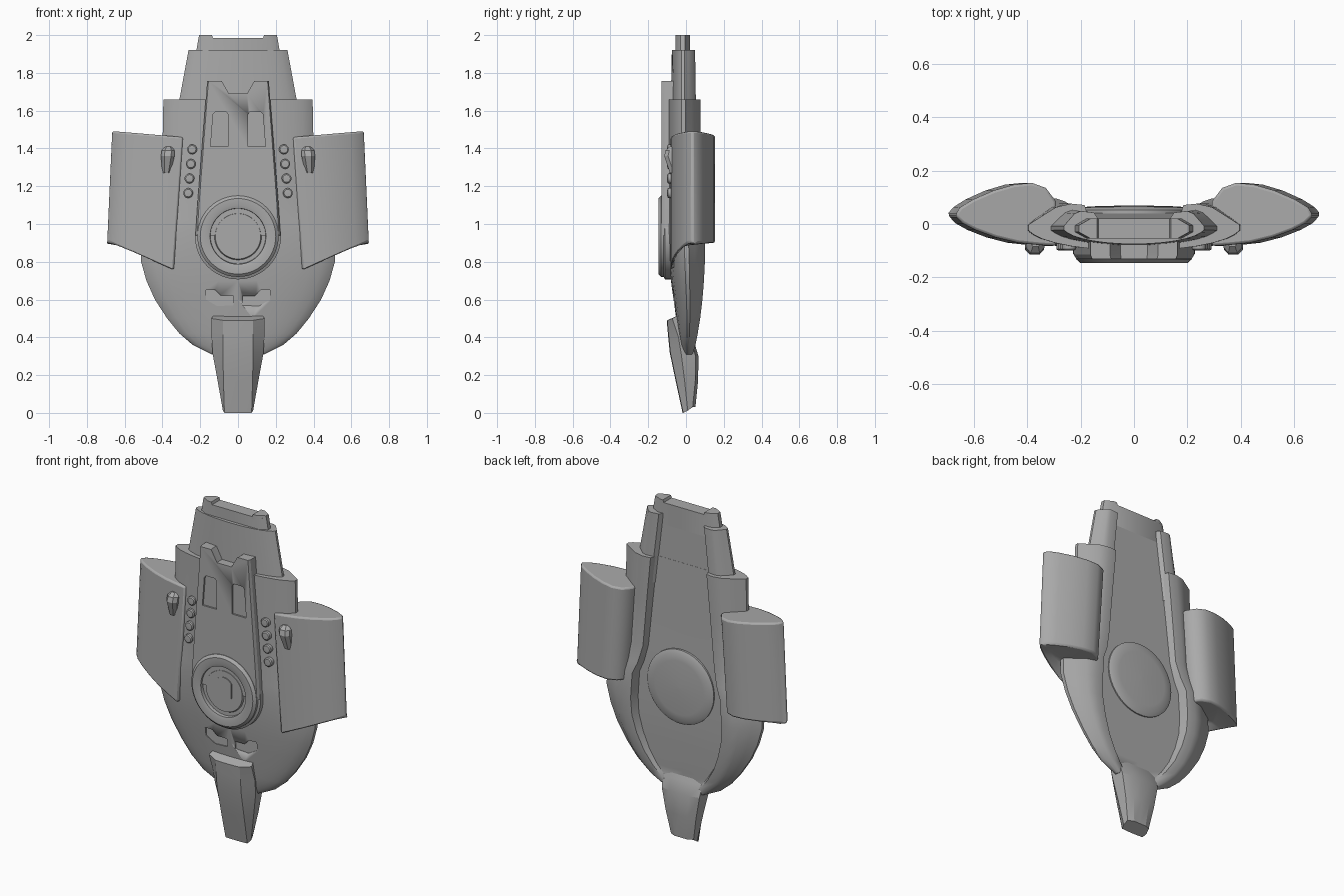
import bpy, bmesh, math

cube = bpy.data.objects.get("Cube")
if cube:
    bpy.data.objects.remove(cube)

grey = bpy.data.materials.new("hull grey")
grey.use_nodes = True
grey.diffuse_color = (0.4, 0.4, 0.4, 1)
grey.node_tree.nodes["Principled BSDF"].inputs["Base Color"].default_value = (0.4, 0.4, 0.4, 1)


def build(name, verts, faces, bevel=0, angle=35):
    bm = bmesh.new()
    vs = [bm.verts.new(v) for v in verts]
    for f in faces:
        bm.faces.new([vs[i] for i in f])
    bmesh.ops.remove_doubles(bm, verts=bm.verts, dist=0.0001)
    bmesh.ops.recalc_face_normals(bm, faces=bm.faces)
    me = bpy.data.meshes.new(name)
    bm.to_mesh(me)
    bm.free()
    me.materials.append(grey)
    ob = bpy.data.objects.new(name, me)
    bpy.context.scene.collection.objects.link(ob)
    bpy.ops.object.select_all(action='DESELECT')
    ob.select_set(True)
    bpy.context.view_layer.objects.active = ob
    bpy.ops.object.shade_smooth_by_angle(angle=math.radians(angle))
    if bevel:
        mod = ob.modifiers.new("edge bevel", 'BEVEL')
        mod.width, mod.segments, mod.limit_method = bevel, 2, 'ANGLE'
        mod.angle_limit = math.radians(40)
    return ob


def ring_faces(n, rows):
    return [(r * n + i, r * n + (i + 1) % n, (r + 1) * n + (i + 1) % n, (r + 1) * n + i)
            for r in range(rows - 1) for i in range(n)]


def loft(name, rings, **kw):
    n, rows = len(rings[0]), len(rings)
    caps = [tuple(range(n)), tuple(range((rows - 1) * n, rows * n))]
    return build(name, [p for r in rings for p in r], ring_faces(n, rows) + caps, **kw)


def plate(name, outline, front, back, **kw):
    """Extrude an x-z outline through y."""
    return loft(name, [[(x, y, z) for x, z in outline] for y in (front, back)], **kw)


def lathe(name, profile, x, z, steps=48, **kw):
    """Turn a radius-y profile about an axis along y."""
    rings = [[(x + r * math.cos(2 * math.pi * i / steps), y, z + r * math.sin(2 * math.pi * i / steps))
              for i in range(steps)] for r, y in profile]
    return loft(name, rings, **kw)


def mirrored(half, z):
    """Closed section from a half section running front centre to back centre."""
    return [(x, y, z) for x, y in half] + [(-x, y, z) for x, y in half[-2:0:-1]]


def flip(points, s):
    return [(s * p[0], *p[1:]) for p in points]


def cut(target, cutter):
    cutter.hide_render = True
    cutter.hide_viewport = True
    mod = target.modifiers.new("recess", 'BOOLEAN')
    mod.operation, mod.object, mod.solver = 'DIFFERENCE', cutter, 'EXACT'


# Hull: lens section with a sunken channel along the back
def hull_section(z, w, front, back, c, floor):
    mid = (front + back) / 2
    fore = [(w * math.sin(a), mid + (front - mid) * math.cos(a))
            for a in (math.radians(d) for d in (0, 12, 24, 36, 48, 60, 72))]
    edge = [(w, mid + front * .12), (w, mid + back * .12)]
    lip = min(c + .05, w * .85)
    aft = [(w - (w - lip) * t, mid + (back - mid) * math.sin(t * math.pi / 2)) for t in (.3, .65, 1)]
    return mirrored(fore + edge + aft + [(c, back - .005), (c - .015, floor), (0, floor)], z)


hull = loft("hull", [hull_section(*r) for r in (
    (.31, .14, -.015, .035, .08, .03), (.36, .24, -.03, .05, .13, .03),
    (.42, .31, -.04, .062, .18, .035), (.5, .375, -.052, .075, .23, .038),
    (.6, .44, -.066, .087, .27, .042), (.7, .485, -.08, .095, .295, .045),
    (.8, .513, -.09, .1, .3, .045), (.95, .51, -.1, .1, .29, .045),
    (1.02, .47, -.1, .09, .26, .044), (1.12, .41, -.1, .076, .235, .04),
    (1.4, .4, -.1, .076, .21, .032), (1.66, .395, -.1, .076, .185, .025))])
loft("upper_neck", [hull_section(*r) for r in (
    (1.5, .34, -.082, .055, .195, .026), (1.66, .31, -.08, .052, .18, .024),
    (1.92, .262, -.075, .048, .15, .02))])


# Neck tip with two raised end blocks
def tip_section(z, w):
    return mirrored([(0, -.055), (w - .045, -.055), (w, -.03), (w, -.005), (w - .045, .021), (0, .021)], z)


loft("neck_tip", [tip_section(1.85, .232), tip_section(1.985, .209)])
for s, side in ((1, "left"), (-1, "right")):
    loft(side + "_tip_block", [flip([(i, -.055, z), (w - .045, -.055, z), (w, -.03, z),
                                     (w, -.005, z), (w - .045, .021, z), (i, .021, z)], s)
                               for z, w, i in ((1.97, .211, .128), (2, .206, .138))])

# Notched tower on the front with two recessed windows
half = [(.05, 1.69), (.09, 1.758), (.163, 1.758), (.215, 1.1), (.225, .94)]
tower_outline = half + [(-x, z) for x, z in reversed(half)]
tower = loft("front_tower", [[(x * k, y, z) for x, z in tower_outline]
                             for y, k in ((-.13, .96), (-.115, 1), (-.06, 1))], angle=20)
window = [(.052, 1.41), (.145, 1.41), (.132, 1.58), (.122, 1.592), (.062, 1.592), (.052, 1.58)]
vent = [(.025, .62), (.09, .62), (.12, .65), (.17, .65), (.17, .6), (.11, .565), (.025, .57)]
for s, side in ((1, "left"), (-1, "right")):
    cut(tower, plate(side + "_window_cutter", flip(window, s), -.2, -.12))
    cut(hull, plate(side + "_vent_cutter", flip(vent, s), -.2, -.055))

# Round hub on the front and low dome on the back
lathe("front_hub", [(.228, -.05), (.228, -.112), (.215, -.118), (.215, -.133), (.2, -.146), (.165, -.146),
                    (.148, -.141), (.146, -.122), (.125, -.122), (.12, -.132), (.01, -.132)], 0, .935)
lathe("back_dome", [(.22, .03), (.22, .052), (.2, .062), (.16, .066), (.01, .07)], 0, .93)
boss = [(.052 * math.copysign(min(1, abs(math.cos(a)) * 1.25), math.cos(a)), .95 + .07 * math.sin(a))
        for a in (2 * math.pi * (i + .5) / 24 for i in range(24))]
plate("hub_boss", boss, -.138, -.12)


# Side pods: rounded wing section with a front flap reaching down and inward
FRONT = [(0, -.082), (.15, -.079), (.38, -.07), (.6, -.05), (.8, -.022), (.92, .002), (1, .032)]
BACK = [(0, .085), (.1, .135), (.24, .154), (.42, .147), (.62, .125), (.82, .092), (.95, .062)]


def pod_point(u, y, z):
    t = (z - .75) / .73
    inner, outer = .34 - .05 * t, .703 - .033 * t
    return (inner + (outer - inner) * u, y, z)


for s, side in ((1, "left"), (-1, "right")):
    outline = FRONT + BACK[::-1]
    nf, n = len(FRONT), len(FRONT) + len(BACK)
    low = [pod_point(u, y, .75 + .16 * u if i < nf else .9) for i, (u, y) in enumerate(outline)]
    top = [pod_point(u, y, 1.46 + .032 * u) for u, y in outline]
    # Middle row makes the hollow behind the flap
    middle = [pod_point(f[0], min(f[1] + .05, (f[1] + b[1]) / 2), .89) for f, b in zip(FRONT, BACK)]
    faces = ring_faces(n, 2) + [tuple(range(n, 2 * n))]
    for i in range(nf - 1):
        m = 2 * n + i
        faces += [(i, i + 1, m + 1, m), (m, m + 1, n - 2 - i, n - 1 - i)]
    faces += [(0, 2 * n, n - 1), (nf - 1, nf, 2 * n + nf - 1)]
    build(side + "_pod", flip(low + top + middle, s), faces, bevel=.012, angle=40)

    # Small faceted blister on each pod
    rings = []
    for z, w, y in ((1.27, .022, -.085), (1.36, .036, -.115), (1.39, .034, -.108), (1.41, .02, -.085)):
        x = .368 + (1.41 - z) * .08
        rings.append(flip([(x - w, -.05, z), (x - w, y + .02, z), (x - w * .5, y, z),
                           (x + w * .5, y, z), (x + w, y + .02, z), (x + w, -.05, z)], s))
    loft(side + "_pod_blister", rings, angle=15)

    # Row of round studs beside the tower
    for i in range(4):
        lathe(f"{side}_stud_{i + 1}", [(.026, -.05), (.026, -.094), (.02, -.099), (.002, -.1)],
              s * (.243 + .007 * i), 1.395 - .077 * i, steps=20)


# Beak at the bottom
def beak_section(w, flat, front, back, zf, zb):
    mid = front * .6 + back * .4
    zm = zf * .6 + zb * .4
    half = [(0, front, zf), (flat, front + .003, zf), (w, mid, zm), (w * .93, back - .015, zb),
            (w * .5, back, zb), (0, back, zb)]
    return half + flip(half[-2:0:-1], -1)


loft("beak", [beak_section(*r) for r in (
    (.08, .072, -.018, .05, 0, .03), (.108, .077, -.055, .064, .17, .17), (.134, .08, -.086, .066, .32, .3),
    (.14, .08, -.096, .045, .42, .37), (.141, .08, -.102, -.03, .49, .515))], angle=18)
